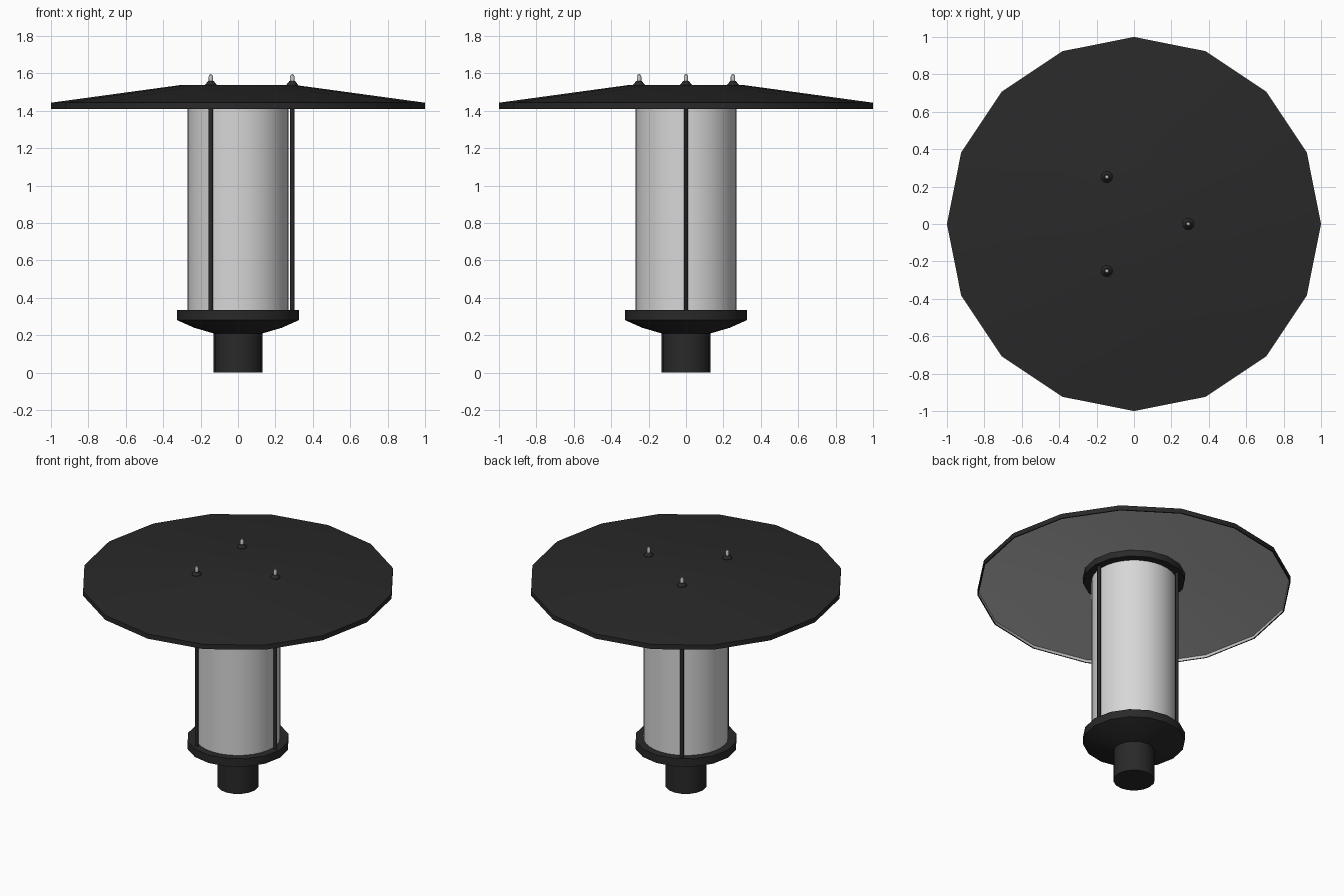
import bpy, math

if "Cube" in bpy.data.objects:
    bpy.data.objects.remove(bpy.data.objects["Cube"])


def mat(name, r, g, b):
    m = bpy.data.materials.new(name)
    m.diffuse_color = (r, g, b, 1)
    m.use_nodes = True
    m.node_tree.nodes["Principled BSDF"].inputs["Base Color"].default_value = m.diffuse_color
    return m


BLACK = mat("black metal", 0.022, 0.022, 0.022)
WHITE = mat("white reflector", 0.6, 0.6, 0.6)
GLASS = mat("frosted glass", 0.68, 0.68, 0.68)
STEEL = mat("steel", 0.55, 0.55, 0.55)


def lathe(name, profile, sides, material, at=(0, 0)):
    """Revolve (radius, z) points around z; radius 0 makes a pole."""
    verts, rings, faces = [], [], []
    for r, z in profile:
        n = sides if r > 0 else 1
        rings.append([len(verts) + i for i in range(n)])
        for i in range(n):
            a = 2 * math.pi * i / sides
            verts.append((r * math.cos(a), r * math.sin(a), z))
    for lo, hi in zip(rings, rings[1:]):
        for i in range(sides):
            j = (i + 1) % sides
            f = [lo[i % len(lo)], lo[j % len(lo)], hi[j % len(hi)], hi[i % len(hi)]]
            faces.append(list(dict.fromkeys(f)))
    me = bpy.data.meshes.new(name)
    me.from_pydata(verts, [], faces)
    me.materials.append(material)
    ob = bpy.data.objects.new(name, me)
    ob.location = (at[0], at[1], 0)
    bpy.context.collection.objects.link(ob)
    bpy.ops.object.select_all(action='DESELECT')
    ob.select_set(True)
    bpy.context.view_layer.objects.active = ob
    bpy.ops.object.shade_smooth_by_angle(angle=math.radians(30))
    return ob


# Post socket, flare and lower ring
lathe("base", [(0, 0), (0.132, 0), (0.132, 0.21), (0.235, 0.24), (0.325, 0.28),
               (0.325, 0.335), (0, 0.335)], 16, BLACK)

# Lamp cylinder
lathe("glass_cylinder", [(0, 0.33), (0.27, 0.33), (0.27, 1.48), (0, 1.48)], 32, GLASS)

# Ring under the shade
lathe("upper_collar", [(0, 1.46), (0.325, 1.46), (0.325, 1.512), (0, 1.512)], 16, BLACK)

# Shade: hollow dish, white on the inside
shade = lathe("shade", [(0, 1.505), (0.31, 1.505), (0.99, 1.428), (0.992, 1.41), (1.0, 1.41),
                        (1.0, 1.443), (0.31, 1.537), (0, 1.537)], 16, BLACK)
shade.data.materials.append(WHITE)
for p in shade.data.polygons:
    c = p.center
    outward = p.normal.x * c.x + p.normal.y * c.y
    if p.normal.z < -0.5 and c.z > 1.415 or (abs(p.normal.z) < 0.5 and outward < 0):
        p.material_index = 1

# Three support rods with nuts and threaded tips
for k in range(3):
    a = 2 * math.pi * k / 3
    pos = (0.29 * math.cos(a), 0.29 * math.sin(a))
    lathe(f"support_rod_{k + 1}", [(0, 0.32), (0.012, 0.32), (0.012, 1.47), (0, 1.47)],
          12, BLACK, pos)
    lathe(f"nut_{k + 1}", [(0, 1.53), (0.031, 1.53), (0.031, 1.539), (0.016, 1.558),
                           (0, 1.558)], 12, BLACK, pos)
    lathe(f"rod_tip_{k + 1}", [(0, 1.55), (0.012, 1.55), (0.012, 1.582), (0.008, 1.592),
                               (0, 1.596)], 12, STEEL, pos)
